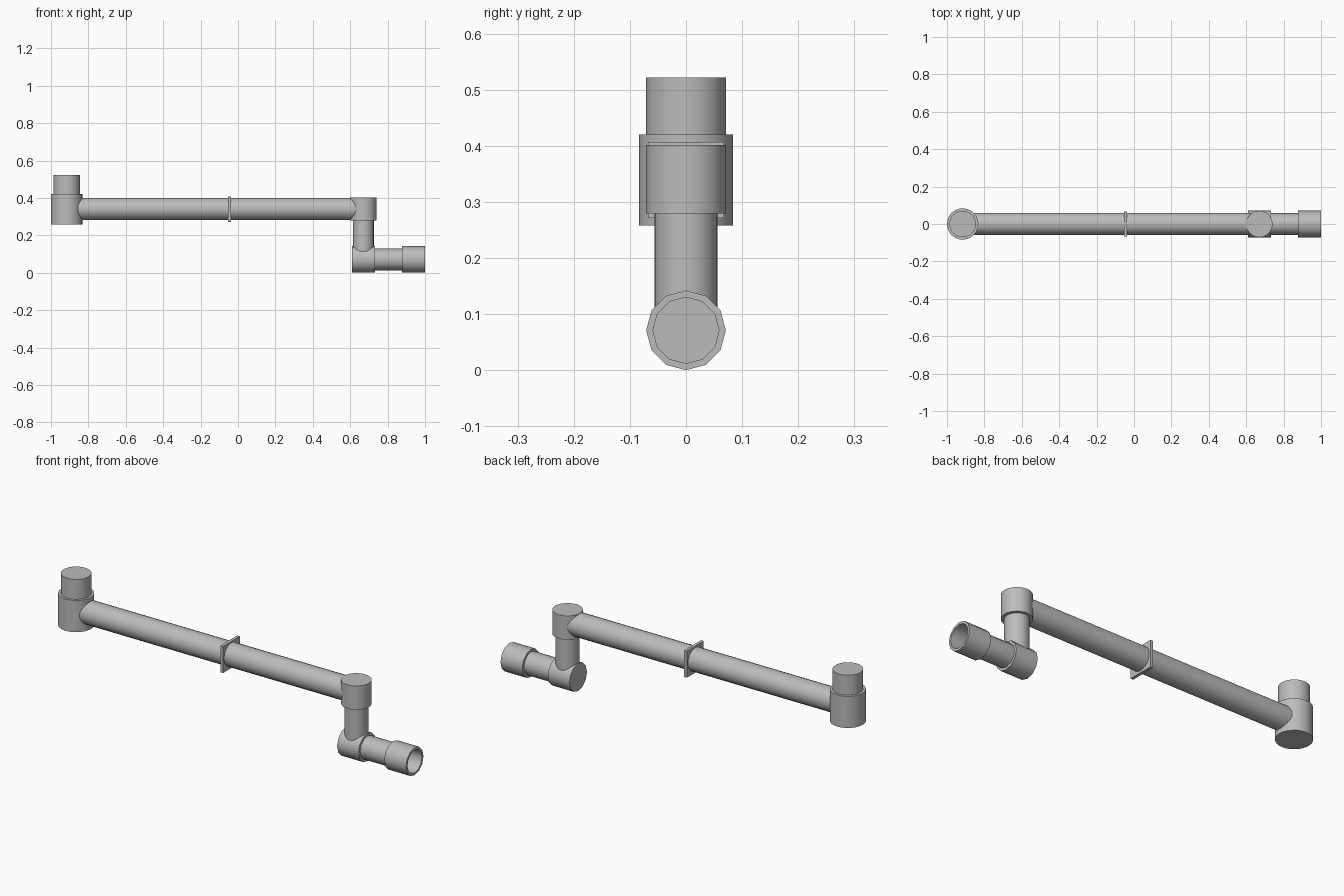
import bpy, bmesh
from math import pi, radians

cube = bpy.data.objects.get("Cube")
if cube:
    bpy.data.objects.remove(cube, do_unlink=True)

GREY = (0.5, 0.5, 0.5, 1.0)
grey = bpy.data.materials.new("pipe_grey")
grey.use_nodes = True
grey.diffuse_color = GREY
grey.node_tree.nodes["Principled BSDF"].inputs["Base Color"].default_value = GREY


def finish(obj, name):
    obj.name = name
    obj.data.name = name
    obj.data.materials.append(grey)
    return obj


def pipe(name, axis, start, end, radius, x=0.0, z=0.0, sides=24):
    """Capped cylinder running from start to end along the x or z axis."""
    mid = (start + end) / 2
    along_x = axis == "x"
    bpy.ops.mesh.primitive_cylinder_add(
        vertices=sides, radius=radius, depth=end - start,
        location=(mid, 0, z) if along_x else (x, 0, mid),
        rotation=(0, pi / 2 if along_x else 0, 0))
    obj = finish(bpy.context.object, name)
    bpy.ops.object.shade_smooth_by_angle(angle=radians(35))
    return obj


# Upright socket and plug at the right end of the arm
pipe("upright_socket", "z", 0.258, 0.42, 0.084, x=-0.916)
pipe("upright_plug", "z", 0.40, 0.522, 0.071, x=-0.916)

# Long main pipe with a square plate around its middle
pipe("main_pipe", "x", -0.90, 0.66, 0.059, z=0.341)
bpy.ops.mesh.primitive_cube_add(size=1, location=(-0.045, 0, 0.339))
plate = finish(bpy.context.object, "square_plate")
plate.scale = (0.015, 0.136, 0.136)

# Drop elbow leading down to the lower elbow
pipe("upper_elbow", "z", 0.279, 0.401, 0.071, x=0.67)
pipe("drop_pipe", "z", 0.08, 0.29, 0.056, x=0.67)
pipe("lower_elbow", "x", 0.61, 0.732, 0.071, z=0.071, sides=12)
pipe("outlet_pipe", "x", 0.72, 0.89, 0.058, z=0.071, sides=12)

# Open collar at the outlet: inset the end face and push it in as a bore
collar = pipe("outlet_collar", "x", 0.877, 1.0, 0.071, z=0.071, sides=12)
bm = bmesh.new()
bm.from_mesh(collar.data)
mouth = max(bm.faces, key=lambda f: f.calc_center_median().z)
bmesh.ops.inset_region(bm, faces=[mouth], thickness=0.012)
floor = bmesh.ops.extrude_discrete_faces(bm, faces=[mouth])["faces"][0]
bmesh.ops.translate(bm, verts=floor.verts, vec=(0, 0, -0.11))
bm.to_mesh(collar.data)
bm.free()
